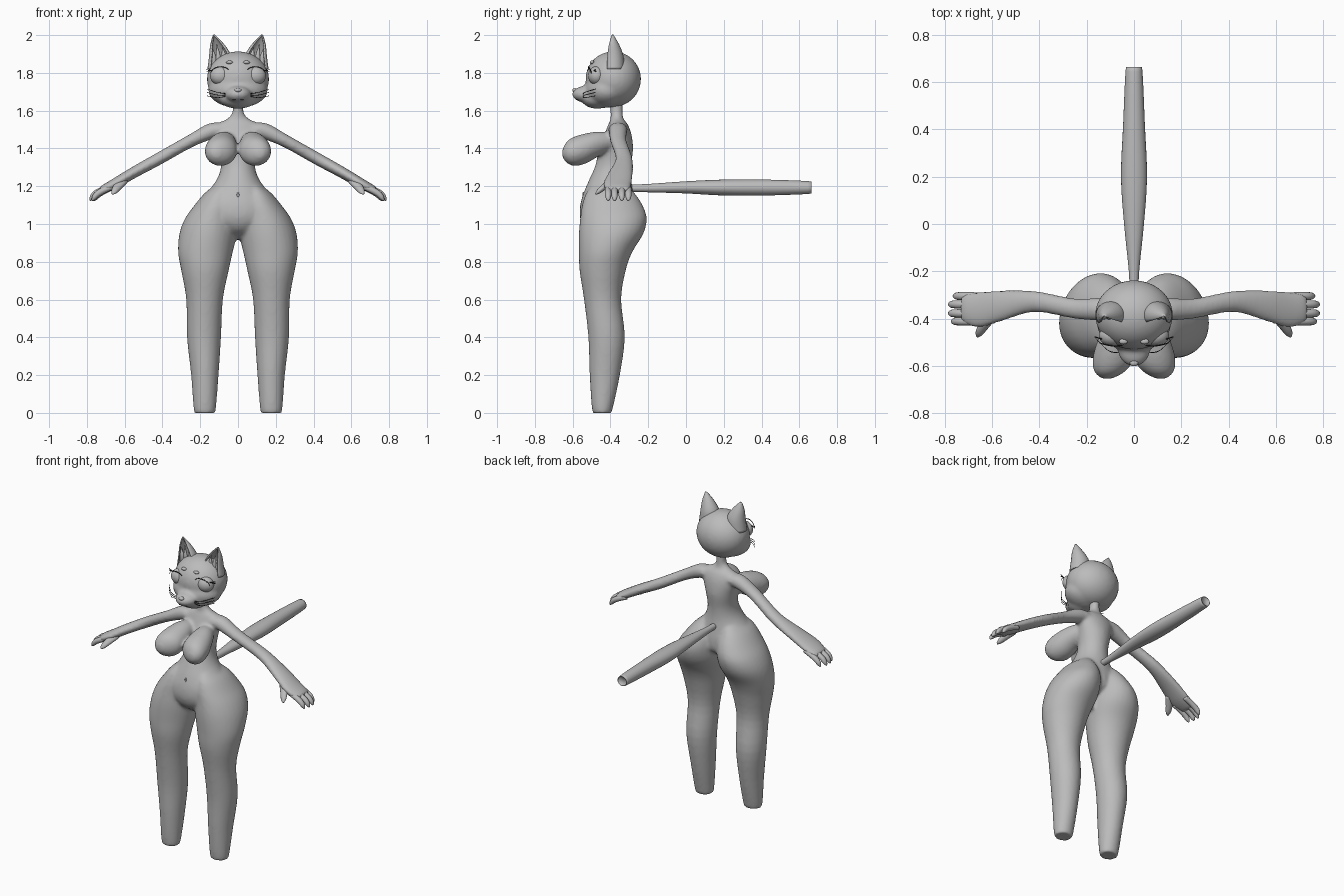
import bpy
import bmesh
from math import cos, sin, pi
from mathutils import Vector, Matrix

default_cube = bpy.data.objects.get("Cube")
if default_cube:
    bpy.data.objects.remove(default_cube, do_unlink=True)

X, Y, Z = Vector((1, 0, 0)), Vector((0, 1, 0)), Vector((0, 0, 1))
ARM_UP = Vector((.5, 0, .85))


def make_material(name, shade):
    material = bpy.data.materials.new(name)
    material.use_nodes = True
    colour = (shade, shade, shade, 1)
    material.diffuse_color = colour
    material.node_tree.nodes["Principled BSDF"].inputs["Base Color"].default_value = colour
    return material


GREY = make_material("body grey", .5)
BLACK = make_material("line black", .02)


def smooth_rows(rows, steps):
    """Fill in rows between the given ones along a Catmull-Rom spline."""
    rows = [Vector(row) for row in rows]
    padded = [rows[0]] + rows + [rows[-1]]
    result = []
    for a, b, c, d in zip(padded, padded[1:], padded[2:], padded[3:]):
        for step in range(steps):
            t = step / steps
            result.append(b + (c - a) * (t / 2)
                          + (a * 2 - b * 5 + c * 4 - d) * (t * t / 2)
                          + (b * 3 - a - c * 3 + d) * (t ** 3 / 2))
    return result + [rows[-1]]


def loft(bm, rows, u=X, v=Y, sides=24, steps=4, mirror=False, arc=None):
    """Skin elliptical rings given as x, y, z, radius along u, radius along v."""
    for side in ((1, -1) if mirror else (1,)):
        rings = []
        for x, y, z, ru, rv in smooth_rows(rows, steps):
            ring = []
            for i in range(sides):
                if arc:
                    angle = arc[0] + (arc[1] - arc[0]) * i / (sides - 1)
                else:
                    angle = 2 * pi * i / sides
                point = Vector((x, y, z)) + u * (ru * cos(angle)) + v * (rv * sin(angle))
                point.x *= side
                ring.append(bm.verts.new(point))
            rings.append(ring)
        for low, high in zip(rings, rings[1:]):
            for i in range(sides - 1 if arc else sides):
                j = (i + 1) % sides
                bm.faces.new((low[i], low[j], high[j], high[i]))
        if not arc:
            bm.faces.new(rings[0])
            bm.faces.new(rings[-1])


def ball(bm, centre, radii, mirror=False):
    for side in ((1, -1) if mirror else (1,)):
        place = Matrix.Translation((centre[0] * side, centre[1], centre[2]))
        bmesh.ops.create_uvsphere(bm, u_segments=32, v_segments=20, radius=1,
                                  matrix=place @ Matrix.Diagonal((*radii, 1)))


def finish(name, bm, material=GREY, voxel=0, relax=0):
    """Turn the bmesh into an object; a voxel size melts its pieces together."""
    bmesh.ops.recalc_face_normals(bm, faces=bm.faces)
    for face in bm.faces:
        face.smooth = True
    mesh = bpy.data.meshes.new(name)
    bm.to_mesh(mesh)
    bm.free()
    mesh.materials.append(material)
    obj = bpy.data.objects.new(name, mesh)
    bpy.context.collection.objects.link(obj)
    if voxel:
        remesh = obj.modifiers.new("melt together", 'REMESH')
        remesh.mode = 'VOXEL'
        remesh.voxel_size = voxel
        remesh.use_smooth_shade = True
        relaxer = obj.modifiers.new("soften seams", 'SMOOTH')
        relaxer.factor = .5
        relaxer.iterations = relax
    return obj


def extent_rows(rows):
    """Convert z, x range, y range into ring rows."""
    return [((a + b) / 2, (c + d) / 2, z, (b - a) / 2, (d - c) / 2)
            for z, a, b, c, d in rows]


# Body: torso with neck, legs with hips, chest and arms, melted into one skin
body = bmesh.new()
torso = [(.92, .04, -.46, -.38), (.97, .12, -.53, -.36), (1.03, .2, -.56, -.28),
         (1.1, .21, -.56, -.27), (1.17, .16, -.54, -.28), (1.24, .11, -.51, -.29),
         (1.31, .09, -.48, -.29), (1.4, .1, -.46, -.28), (1.48, .12, -.43, -.29),
         (1.53, .11, -.41, -.31), (1.555, .06, -.4, -.33), (1.59, .03, -.4, -.335),
         (1.66, .03, -.4, -.335)]
loft(body, extent_rows([(z, -w, w, f, b) for z, w, f, b in torso]), sides=32)

leg = [(0, .13, .22, -.48, -.4), (.015, .118, .234, -.497, -.39),
       (.2, .103, .248, -.51, -.35), (.4, .09, .27, -.517, -.324),
       (.6, .08, .274, -.54, -.343), (.75, .05, .3, -.563, -.32),
       (.85, .028, .317, -.567, -.285), (.95, .005, .31, -.567, -.225),
       (1.03, 0, .28, -.56, -.208), (1.1, 0, .23, -.55, -.23),
       (1.16, .02, .18, -.53, -.27), (1.2, .04, .13, -.5, -.31)]
loft(body, extent_rows(leg), sides=32, mirror=True)

chest = [(.06, -.38, 1.44, .04, .04), (.075, -.46, 1.425, .065, .065),
         (.085, -.53, 1.4, .082, .08), (.093, -.59, 1.385, .083, .078),
         (.105, -.63, 1.38, .06, .058), (.115, -.655, 1.375, .02, .02)]
loft(body, chest, v=Z, mirror=True)

arm = [(.05, -.36, 1.5, .05, .04), (.13, -.36, 1.495, .05, .045),
       (.25, -.358, 1.44, .043, .034), (.42, -.328, 1.345, .045, .033),
       (.56, -.346, 1.268, .066, .03), (.65, -.363, 1.215, .076, .028),
       (.71, -.36, 1.185, .066, .022), (.73, -.36, 1.175, .05, .015)]
loft(body, arm, u=Y, v=ARM_UP, mirror=True)
finish("body", body, voxel=.01, relax=6)

# Hands: four curled fingers and a thumb on each side
fingers = bmesh.new()
for y, reach in ((-.305, -.02), (-.34, 0), (-.378, 0), (-.412, -.012)):
    path = [(.67, 1.2, .015), (.72, 1.18, .017), (.755, 1.16, .017),
            (.775, 1.14, .014), (.785, 1.125, .005)]
    loft(fingers, [(x + reach, y, z, r, r) for x, z, r in path],
         u=Y, v=ARM_UP, sides=12, mirror=True)
finish("fingers", fingers)

thumbs = bmesh.new()
loft(thumbs, [(.6, -.39, 1.235, .02, .02), (.635, -.43, 1.2, .02, .02),
              (.655, -.46, 1.175, .016, .016), (.665, -.477, 1.16, .005, .005)],
     u=Vector((.7, .7, 0)), v=ARM_UP, sides=12, mirror=True)
finish("thumbs", thumbs)

# Tail: straight, thickest in the middle
tail = bmesh.new()
loft(tail, [(0, -.32, 1.19, .018, .018), (0, -.2, 1.19, .022, .022),
            (0, 0, 1.194, .042, .032), (0, .2, 1.193, .055, .042),
            (0, .42, 1.193, .046, .042), (0, .645, 1.193, .036, .034),
            (0, .656, 1.193, .028, .026)], v=Z)
finish("tail", tail)

# Navel: small raised rim
navel = bmesh.new()
loft(navel, [(0, -.53, 1.155, .008, .014), (0, -.548, 1.155, .007, .013),
             (0, -.549, 1.155, .004, .009), (0, -.54, 1.155, .003, .007)],
     v=Z, sides=12, steps=1)
finish("navel", navel)

# Head: skull, cheeks and muzzle melted together
head = bmesh.new()
ball(head, (0, -.385, 1.767), (.165, .147, .147))
ball(head, (0, -.42, 1.71), (.158, .12, .095))
ball(head, (0, -.47, 1.665), (.1, .085, .055))
ball(head, (0, -.525, 1.687), (.07, .078, .045))
finish("head", head, voxel=.01, relax=8)

nose = bmesh.new()
ball(nose, (0, -.588, 1.708), (.018, .014, .011))
finish("nose", nose)

eyes = bmesh.new()
ball(eyes, (.092, -.473, 1.785), (.056, .045, .05), mirror=True)
finish("eyes", eyes)

brows = bmesh.new()
ball(brows, (.045, -.497, 1.856), (.018, .012, .009), mirror=True)
finish("brows", brows)

# Ears: open cups facing forward, with tufts inside
ears = bmesh.new()
loft(ears, [(.1, -.385, 1.82, .058, .055), (.095, -.385, 1.89, .054, .05),
            (.11, -.388, 1.95, .033, .03), (.127, -.39, 2, .002, .002)],
     sides=20, mirror=True, arc=(-.2 * pi, 1.2 * pi))
shell = finish("ears", ears).modifiers.new("thickness", 'SOLIDIFY')
shell.thickness = .008
shell.offset = 0

tufts = bmesh.new()
for x, top in ((.075, 1.935), (.105, 1.95), (.13, 1.93)):
    loft(tufts, [(x, -.385, 1.83, .018, .016), (x, -.395, 1.89, .013, .009),
                 (x + .008, -.39, top, .001, .001)], sides=10, mirror=True)
finish("ear_tufts", tufts)


def strokes(name, paths, radius):
    """Thin dark lines on both sides of the face."""
    bm = bmesh.new()
    for path in paths:
        loft(bm, [(*point, radius, radius) for point in path],
             u=Y, v=Z, sides=6, mirror=True)
    finish(name, bm, BLACK)


# Face lines: lashes over the eyes, whiskers and mouth
lid = []
for i in range(9):
    angle = pi * (.08 + .84 * i / 8)
    x = .092 + .056 * cos(angle)
    depth = max(0, 1 - ((x - .08) / .15) ** 2) ** .5
    lid.append((x, -.378 - .138 * depth, 1.787 + .046 * sin(angle)))
lash_root = Vector((.135, -.487, 1.812))
lashes = [(lash_root, lash_root + Vector((.033, .01, rise))) for rise in (-.004, .006)]
strokes("lashes", [lid] + lashes, .0025)

whiskers = []
for drop in (0, .014, .028):
    whiskers.append([(.065, -.545, 1.69 - drop / 2), (.11, -.535, 1.697 - drop),
                     (.165, -.48, 1.715 - drop * 1.3)])
strokes("whiskers", whiskers, .0018)
strokes("mouth", [[(.002, -.583, 1.664), (.02, -.578, 1.657), (.04, -.562, 1.662)]], .002)
